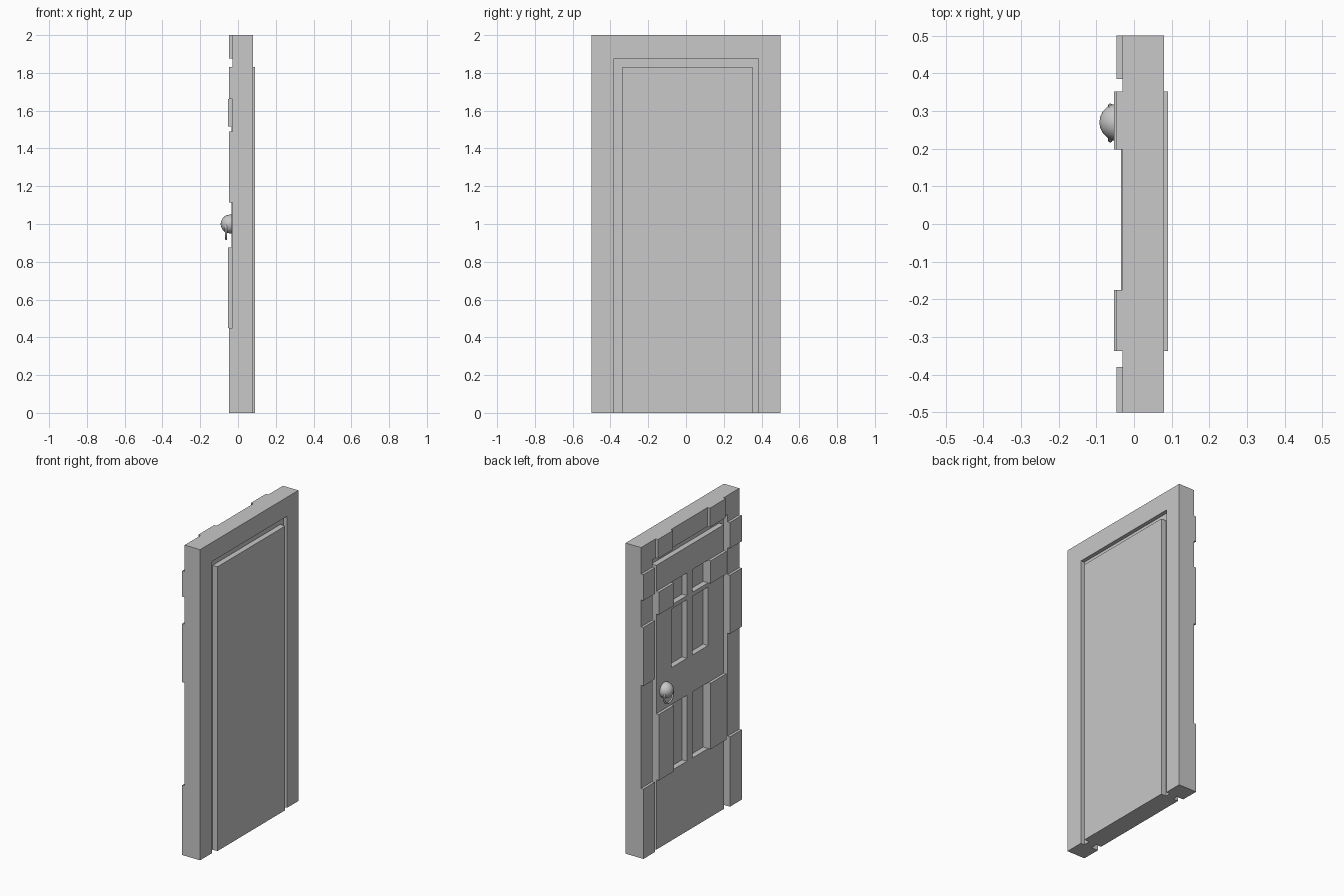
import bpy
import math

cube = bpy.data.objects.get("Cube")
if cube:
    bpy.data.objects.remove(cube, do_unlink=True)

grey = bpy.data.materials.new("plain grey")
grey.use_nodes = True
grey.diffuse_color = (0.58, 0.58, 0.58, 1)
grey.node_tree.nodes["Principled BSDF"].inputs["Base Color"].default_value = (0.58, 0.58, 0.58, 1)


def box(name, x, y, z):
    """Box spanning the given (min, max) ranges."""
    spans = (x, y, z)
    bpy.ops.mesh.primitive_cube_add(size=1, location=[(a + b) / 2 for a, b in spans])
    ob = bpy.context.object
    ob.name = name
    ob.scale = [abs(b - a) for a, b in spans]
    bpy.ops.object.transform_apply(location=False, rotation=False, scale=True)
    ob.data.materials.append(grey)
    return ob


# Depth levels along x: the decorated face looks towards -x
FRAME, DOOR, FLOOR = -0.03, -0.035, 0.0
BACK_FLOOR, BACK_FRAME, BACK_DOOR = 0.055, 0.08, 0.09
FRAME_TRIM, DOOR_TRIM = -0.047, -0.053

# Key lines along y, and heights
JAMBS = {"right": (-0.5, -0.38), "left": (0.385, 0.5)}
STILES = {"right": (-0.337, -0.175), "left": (0.198, 0.352)}
MULLION = (-0.015, 0.04)
OPENING_TOP, DOOR_TOP = 1.877, 1.83
PANEL_ROWS = [(0.45, 0.875), (1.113, 1.49), (1.517, 1.663)]

# Frame: jambs, lintel and the thin core behind the door
for side, y in JAMBS.items():
    box(f"{side}_jamb", (FRAME, BACK_FRAME), y, (0, OPENING_TOP))
    for i, z in enumerate([(0, 0.45), (1.113, 1.49), (1.663, DOOR_TOP)]):
        box(f"{side}_jamb_block_{i + 1}", (FRAME_TRIM, FRAME), y, z)
box("lintel", (FRAME, BACK_FRAME), (-0.5, 0.5), (OPENING_TOP, 2))
box("door_core", (FLOOR, BACK_FLOOR), (-0.38, 0.385), (0, OPENING_TOP))
box("door_back", (BACK_FLOOR, BACK_DOOR), (-0.337, 0.352), (0, DOOR_TOP))

# Door stiles with raised blocks, and matching blocks on the lintel
for side, y in STILES.items():
    box(f"{side}_stile", (DOOR, FLOOR), y, (0, DOOR_TOP))
    box(f"{side}_lintel_block", (FRAME_TRIM, FRAME), y, (OPENING_TOP, 2))
    for level, z in (("lower", PANEL_ROWS[0]), ("upper", PANEL_ROWS[2])):
        box(f"{side}_{level}_door_block", (DOOR_TRIM, DOOR), y, z)

# Rails fill the heights between the sunken panels
inner = (STILES["right"][1], STILES["left"][0])
bottoms = [0] + [top for _, top in PANEL_ROWS]
tops = [low for low, _ in PANEL_ROWS] + [DOOR_TOP]
for i, z in enumerate(zip(bottoms, tops)):
    box(f"door_rail_{i + 1}", (DOOR, FLOOR), inner, z)
for i, z in enumerate(PANEL_ROWS):
    box(f"door_mullion_{i + 1}", (DOOR, FLOOR), MULLION, z)

# Round knob with a hanging ring
bpy.ops.mesh.primitive_uv_sphere_add(segments=16, ring_count=10, radius=0.05,
                                     location=(-0.042, 0.27, 1.0),
                                     rotation=(0, math.pi / 2, 0))
knob = bpy.context.object
knob.name = "door_knob"
bpy.ops.mesh.primitive_torus_add(major_radius=0.046, minor_radius=0.006,
                                 major_segments=24, minor_segments=8,
                                 location=(-0.063, 0.268, 0.967),
                                 rotation=(0, math.pi / 2, 0))
ring = bpy.context.object
ring.name = "knob_ring"
for ob in (knob, ring):
    ob.data.materials.append(grey)
    bpy.ops.object.select_all(action="DESELECT")
    ob.select_set(True)
    bpy.context.view_layer.objects.active = ob
    bpy.ops.object.shade_smooth_by_angle(angle=math.radians(50))
